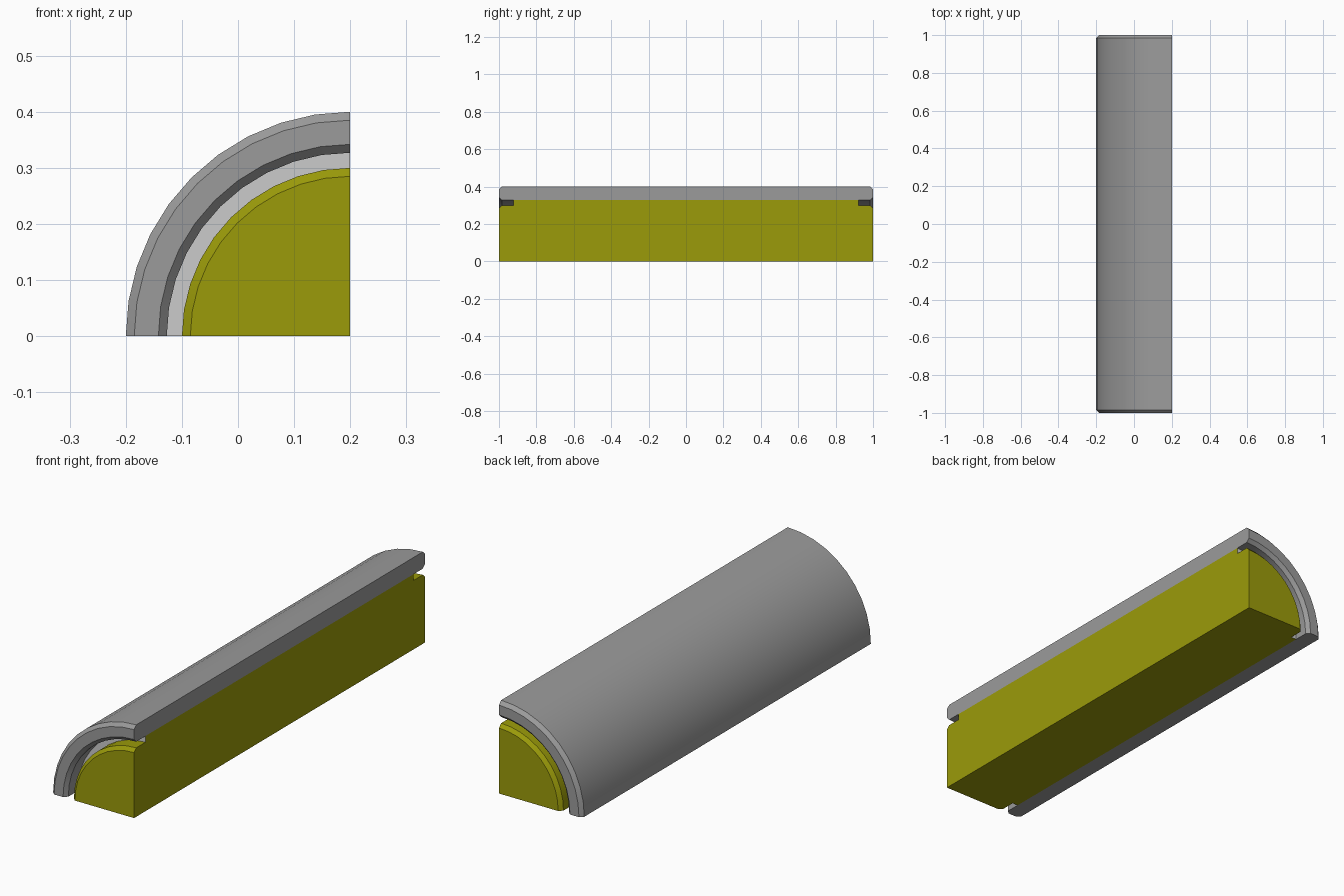
import bpy, bmesh, math

if "Cube" in bpy.data.objects:
    bpy.data.objects.remove(bpy.data.objects["Cube"])

STEPS = 10          # segments in the quarter turn
AXIS_X = 0.2        # the sweep axis runs along y at x = 0.2, z = 0


def material(name, color):
    m = bpy.data.materials.new(name)
    m.diffuse_color = color
    m.use_nodes = True
    m.node_tree.nodes["Principled BSDF"].inputs["Base Color"].default_value = m.diffuse_color
    return m


def mirrored(half):
    """Complete a (radius, y) half profile with its mirror image in y."""
    return half + [(r, -y) for r, y in reversed(half)]


def quarter_sweep(name, profile, mats=(), is_accent=None):
    """Sweep a closed (radius, y) profile through 90 degrees and cap the cuts."""
    bm = bmesh.new()
    rings = []
    for i in range(STEPS + 1):
        a = math.pi / 2 * i / STEPS
        rings.append([bm.verts.new((AXIS_X - r * math.cos(a), y, r * math.sin(a)))
                      for r, y in profile])
    n = len(profile)
    for a, b in zip(rings, rings[1:]):
        for j in range(n):
            k = (j + 1) % n
            if profile[j][0] == 0 and profile[k][0] == 0:
                continue                      # segment lying on the axis
            f = bm.faces.new((a[j], a[k], b[k], b[j]))
            if is_accent and is_accent(profile[j], profile[k]):
                f.material_index = 1
    bm.faces.new(rings[0])
    bm.faces.new(rings[-1])
    bmesh.ops.remove_doubles(bm, verts=bm.verts[:], dist=1e-5)
    bmesh.ops.recalc_face_normals(bm, faces=bm.faces[:])
    me = bpy.data.meshes.new(name)
    bm.to_mesh(me)
    bm.free()
    for m in mats:
        me.materials.append(m)
    ob = bpy.data.objects.new(name, me)
    bpy.context.collection.objects.link(ob)
    bpy.ops.object.select_all(action='DESELECT')
    ob.select_set(True)
    bpy.context.view_layer.objects.active = ob
    bpy.ops.object.shade_smooth_by_angle(angle=math.radians(30))
    return ob


olive = material("olive", (0.33, 0.33, 0.003, 1))
dark_grey = material("dark_grey", (0.33, 0.33, 0.33, 1))
grey = material("grey", (0.8, 0.8, 0.8, 1))

# Outer shell with chamfered ends
quarter_sweep("outer_shell", mirrored(
    [(0.327, -0.985), (0.342, -1), (0.385, -1), (0.4, -0.985)]), (dark_grey,))

# Core with chamfered ends and a groove at each end; groove floors are light grey
quarter_sweep("core", mirrored(
    [(0, -1), (0.285, -1), (0.3, -0.985), (0.3, -0.922), (0.327, -0.922)]),
    (olive, grey),
    lambda p, q: p[1] == q[1] and abs(p[1]) == 0.922)
